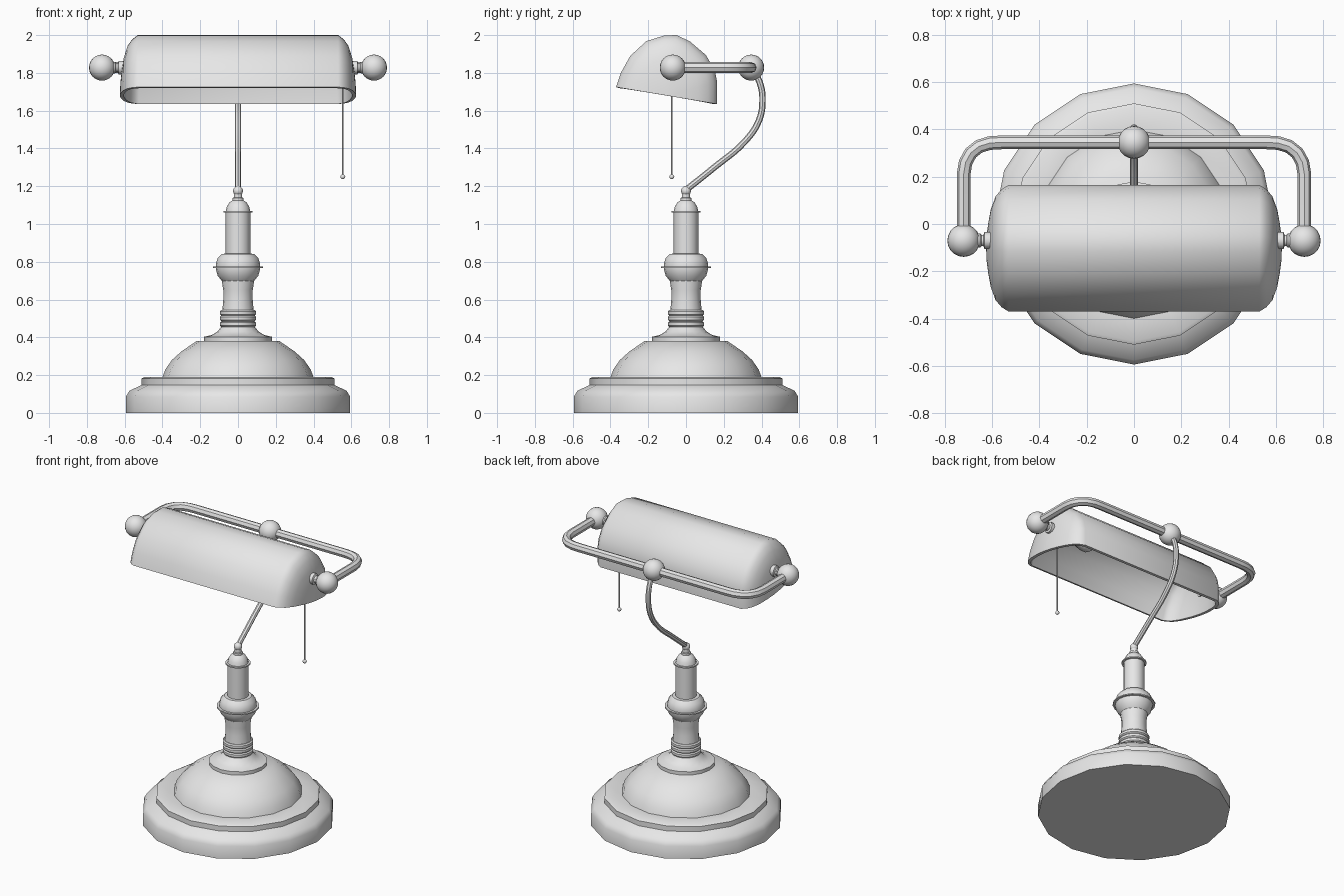
import bpy, bmesh, math
from mathutils import Vector, Matrix

if "Cube" in bpy.data.objects:
    bpy.data.objects.remove(bpy.data.objects["Cube"], do_unlink=True)

grey = bpy.data.materials.new("light_grey")
grey.use_nodes = True
grey.diffuse_color = (0.8, 0.8, 0.8, 1)
grey.node_tree.nodes["Principled BSDF"].inputs["Base Color"].default_value = (0.8, 0.8, 0.8, 1)


def select(ob):
    bpy.ops.object.select_all(action='DESELECT')
    ob.select_set(True)
    bpy.context.view_layer.objects.active = ob


def finish(ob, angle=40):
    if not ob.data.materials:
        ob.data.materials.append(grey)
    select(ob)
    bpy.ops.object.shade_smooth_by_angle(angle=math.radians(angle))
    return ob


def add_mesh(name, bm):
    me = bpy.data.meshes.new(name)
    bm.to_mesh(me)
    bm.free()
    ob = bpy.data.objects.new(name, me)
    bpy.context.collection.objects.link(ob)
    return ob


def lathe(name, profile, sides=16, matrix=Matrix()):
    """Revolve (radius, height) points about z, then place with matrix."""
    bm = bmesh.new()
    verts = [bm.verts.new((r, 0, z)) for r, z in profile]
    edges = [bm.edges.new(pair) for pair in zip(verts, verts[1:])]
    bmesh.ops.spin(bm, geom=verts + edges, cent=(0, 0, 0), axis=(0, 0, 1),
                   angle=math.tau, steps=sides, use_merge=True)
    bmesh.ops.remove_doubles(bm, verts=bm.verts, dist=0.0005)
    bmesh.ops.recalc_face_normals(bm, faces=bm.faces)
    bm.transform(matrix)
    return finish(add_mesh(name, bm))


def ball(name, loc, radius, segments=20):
    bm = bmesh.new()
    bmesh.ops.create_uvsphere(bm, u_segments=segments, v_segments=segments // 2 + 2, radius=radius)
    bm.transform(Matrix.Translation(loc))
    return finish(add_mesh(name, bm))


def tube(name, points, radius, kind='POLY'):
    cu = bpy.data.curves.new(name, 'CURVE')
    cu.dimensions = '3D'
    cu.bevel_depth = radius
    cu.bevel_resolution = 2
    cu.use_fill_caps = True
    sp = cu.splines.new(kind)
    if kind == 'BEZIER':
        sp.bezier_points.add(len(points) - 1)
        sp.resolution_u = 5
        for bp, p in zip(sp.bezier_points, points):
            bp.co = p
            bp.handle_left_type = bp.handle_right_type = 'AUTO'
    else:
        sp.points.add(len(points) - 1)
        for bp, p in zip(sp.points, points):
            bp.co = (*p, 1)
    ob = bpy.data.objects.new(name, cu)
    bpy.context.collection.objects.link(ob)
    select(ob)
    bpy.ops.object.convert(target='MESH')
    return finish(bpy.context.object)


# Stepped foot and dome
lathe("base", [(0, 0), (0.594, 0), (0.594, 0.085), (0.575, 0.117), (0.51, 0.148),
               (0.51, 0.182), (0.495, 0.19), (0.4, 0.19), (0, 0.19)])
lathe("base_dome", [(0.4, 0.188), (0.385, 0.23), (0.35, 0.28), (0.3, 0.325),
                    (0.22, 0.38), (0, 0.382)])

# Turned column
lathe("column_foot", [(0.18, 0.38), (0.18, 0.403), (0.14, 0.412), (0.11, 0.43), (0.09, 0.455), (0, 0.455)])
for i in range(3):
    z = 0.455 + 0.03 * i
    lathe("column_ring", [(0, z), (0.088, z), (0.095, z + 0.007), (0.095, z + 0.023),
                          (0.088, z + 0.03), (0, z + 0.03)])
lathe("lower_column", [(0.083, 0.54), (0.078, 0.6), (0.078, 0.65), (0.085, 0.695), (0.085, 0.71)])
lathe("column_bulge", [(0, 0.698), (0.085, 0.698), (0.107, 0.725), (0.117, 0.76), (0.117, 0.79),
                       (0.107, 0.82), (0.085, 0.842), (0, 0.846)])
lathe("bulge_rim", [(0, 0.766), (0.132, 0.766), (0.132, 0.774), (0, 0.774)])
lathe("upper_column", [(0.065, 0.84), (0.065, 1.062)])
lathe("column_collar", [(0, 1.06), (0.078, 1.06), (0.078, 1.068), (0, 1.068)])
lathe("column_cap", [(0.065, 1.066), (0.06, 1.09), (0.045, 1.115), (0.03, 1.125),
                     (0.03, 1.138), (0.022, 1.14), (0.022, 1.16)])
ball("arm_joint", (0, 0, 1.175), 0.026)

# Curved arm up to the rail
PIVOT_Y, PIVOT_Z, RAIL_Y = -0.07, 1.828, 0.345
tube("curved_arm", [(0, 0, 1.18), (0, 0.15, 1.3), (0, 0.31, 1.435), (0, 0.385, 1.545),
                    (0, 0.405, 1.65), (0, 0.39, 1.75), (0, RAIL_Y, PIVOT_Z)], 0.017, 'BEZIER')

# Rail with rounded corners
half = [(0.56, RAIL_Y), (0.61, 0.342), (0.655, 0.328), (0.69, 0.3), (0.712, 0.26),
        (0.72, 0.21), (0.72, PIVOT_Y)]
path = [(-x, y, PIVOT_Z) for x, y in reversed(half)] + [(x, y, PIVOT_Z) for x, y in half]
tube("rail", path, 0.029)
ball("rail_ball", (0, RAIL_Y, PIVOT_Z), 0.069)

# End balls and shade pivots
for side, word in ((1, "left"), (-1, "right")):
    ball(word + "_end_ball", (side * 0.72, PIVOT_Y, PIVOT_Z), 0.069)
    place = Matrix.Translation((0, PIVOT_Y, PIVOT_Z)) @ Matrix.Rotation(side * math.pi / 2, 4, 'Y')
    lathe(word + "_pivot", [(0, 0.59), (0.036, 0.59), (0.036, 0.632), (0.024, 0.636),
                            (0.024, 0.645), (0.03, 0.65), (0.03, 0.68), (0, 0.68)], 12, place)

# Shade: tilted arched section, shrinking towards both ends
section = [(-0.37, 1.725), (-0.345, 1.8), (-0.295, 1.89), (-0.21, 1.968), (-0.115, 1.998),
           (-0.05, 2.0), (0.02, 1.967), (0.105, 1.895), (0.152, 1.815), (0.165, 1.75), (0.165, 1.635)]
taper = [(0.53, 1), (0.56, 0.93), (0.585, 0.82), (0.605, 0.62), (0.616, 0.4), (0.623, 0.2), (0.625, 0)]
centre = Vector((-0.1025, 1.68))
stations = [(-x, s) for x, s in reversed(taper)] + taper
bm = bmesh.new()
rows = []
for x, s in stations:
    pts = [centre + (Vector(p) - centre) * s for p in section]
    rows.append([bm.verts.new((x, p.x, p.y)) for p in pts])
for a, b in zip(rows, rows[1:]):
    for i in range(len(section) - 1):
        bm.faces.new((a[i], b[i], b[i + 1], a[i + 1]))
bmesh.ops.remove_doubles(bm, verts=bm.verts, dist=0.0005)
bmesh.ops.recalc_face_normals(bm, faces=bm.faces)
top = max(bm.faces, key=lambda f: f.calc_center_median().z)
if top.normal.z < 0:
    bmesh.ops.reverse_faces(bm, faces=bm.faces)
shade = add_mesh("shade", bm)
wall = shade.modifiers.new("wall", 'SOLIDIFY')
wall.thickness = 0.02
wall.offset = -1
select(shade)
bpy.ops.object.modifier_apply(modifier="wall")
finish(shade)

# Socket and bulb under the shade
place = Matrix.Translation((0, PIVOT_Y, PIVOT_Z)) @ Matrix.Rotation(math.pi / 2, 4, 'Y')
lathe("bulb_socket", [(0, 0.45), (0.042, 0.45), (0.042, 0.6), (0, 0.6)], 12, place)
lathe("bulb", [(0, 0.27), (0.035, 0.28), (0.055, 0.31), (0.055, 0.35), (0.04, 0.4),
               (0.03, 0.46), (0, 0.46)], 12, place)

# Pull chain
tube("pull_chain", [(0.555, -0.075, 1.8), (0.555, -0.075, 1.25)], 0.004)
ball("chain_bead", (0.555, -0.075, 1.25), 0.013, 12)
